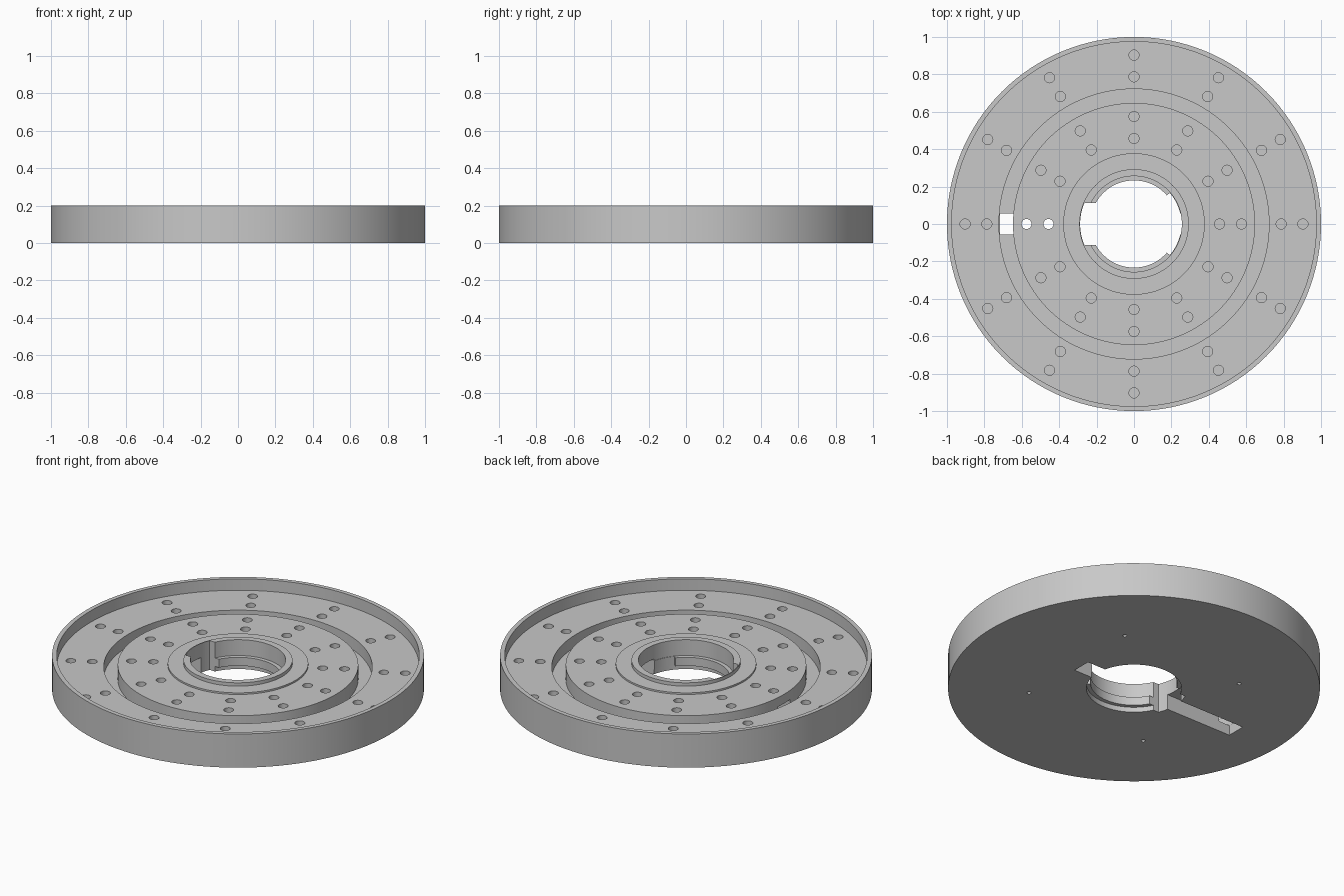
import bpy, bmesh
from math import sin, cos, pi, radians

cube = bpy.data.objects.get("Cube")
if cube:
    bpy.data.objects.remove(cube)

SEG = 128

grey = bpy.data.materials.new("plain_grey")
grey.use_nodes = True
colour = (0.58, 0.58, 0.58, 1)
grey.diffuse_color = colour
grey.node_tree.nodes["Principled BSDF"].inputs["Base Color"].default_value = colour


def make_object(name, bm):
    bmesh.ops.recalc_face_normals(bm, faces=bm.faces)
    mesh = bpy.data.meshes.new(name)
    bm.to_mesh(mesh)
    bm.free()
    mesh.materials.append(grey)
    obj = bpy.data.objects.new(name, mesh)
    bpy.context.collection.objects.link(obj)
    return obj


def lathe(name, profile):
    """Revolve a closed (radius, height) profile around z."""
    bm = bmesh.new()
    rings = [[bm.verts.new((r * cos(2 * pi * i / SEG), r * sin(2 * pi * i / SEG), z))
              for i in range(SEG)] for r, z in profile]
    for a, b in zip(rings, rings[1:] + rings[:1]):
        for i in range(SEG):
            j = (i + 1) % SEG
            bm.faces.new((a[i], a[j], b[j], b[i]))
    return make_object(name, bm)


def prism(bm, points, z0, z1):
    """Add an upright prism over a flat outline."""
    low = [bm.verts.new((x, y, z0)) for x, y in points]
    high = [bm.verts.new((x, y, z1)) for x, y in points]
    bm.faces.new(low[::-1])
    bm.faces.new(high)
    for i in range(len(points)):
        j = (i + 1) % len(points)
        bm.faces.new((low[i], low[j], high[j], high[i]))


def arc(r, start, end, count, cx=0, cy=0):
    steps = [radians(start + (end - start) * i / count) for i in range(count + 1)]
    return [(cx + r * cos(a), cy + r * sin(a)) for a in steps]


def circle(r, cx, cy, count):
    return arc(r, 0, 360, count, cx, cy)[:-1]


def cut(target, name, bm):
    cutter = make_object(name, bm)
    cutter.hide_render = True
    mod = target.modifiers.new(name, "BOOLEAN")
    mod.operation = "DIFFERENCE"
    mod.solver = "EXACT"
    mod.object = cutter
    bpy.context.view_layer.objects.active = target
    bpy.ops.object.modifier_apply(modifier=name)
    bpy.data.objects.remove(cutter)


# Disc body: rim, outer floor, groove, plateau, hub step, lip and bore ledge
FLOOR, GROOVE, PLATEAU, HUB, LIP = 0.132, 0.06, 0.144, 0.154, 0.174
disc = lathe("turntable_disc", [
    (1, 0), (1, 0.2), (0.975, 0.2), (0.975, FLOOR),
    (0.722, FLOOR), (0.722, GROOVE), (0.647, GROOVE), (0.647, PLATEAU),
    (0.378, PLATEAU), (0.378, HUB), (0.293, HUB), (0.293, LIP),
    (0.256, LIP), (0.256, 0.08), (0.233, 0.08), (0.233, 0.03), (0.256, 0.03), (0.256, 0)])

# Four rings of twelve blind holes in the top
bm = bmesh.new()
for radius, bottom in ((0.457, 0.08), (0.575, 0.08), (0.787, 0.075), (0.903, 0.075)):
    for k in range(12):
        a = radians(30 * k)
        prism(bm, circle(0.027, radius * cos(a), radius * sin(a), 24), bottom, 0.3)
cut(disc, "hole_cutter", bm)

# Long slot across the underside, meeting the groove
bm = bmesh.new()
prism(bm, [(-0.716, -0.056), (0.37, -0.056), (0.37, 0.056), (-0.716, 0.056)], -0.1, 0.09)
cut(disc, "slot_cutter", bm)

# Notch through the lip on one side, ledge relief on the other
bm = bmesh.new()
prism(bm, arc(0.288, 157, 203, 16) + [(-0.12, -0.112), (-0.12, 0.112)], -0.1, 0.3)
prism(bm, arc(0.2535, -41, 41, 24) + [(0.08, 0.07), (0.08, -0.07)], -0.1, 0.1)
cut(disc, "notch_cutter", bm)

# Four small pin holes in the underside
bm = bmesh.new()
for k in range(4):
    a = radians(45 + 90 * k)
    prism(bm, circle(0.011, 0.567 * cos(a), 0.567 * sin(a), 16), -0.1, 0.05)
cut(disc, "pin_hole_cutter", bm)

# Smooth the round walls and keep the edges crisp
bpy.ops.object.select_all(action="DESELECT")
disc.select_set(True)
bpy.context.view_layer.objects.active = disc
bpy.ops.object.shade_smooth_by_angle(angle=radians(30))
